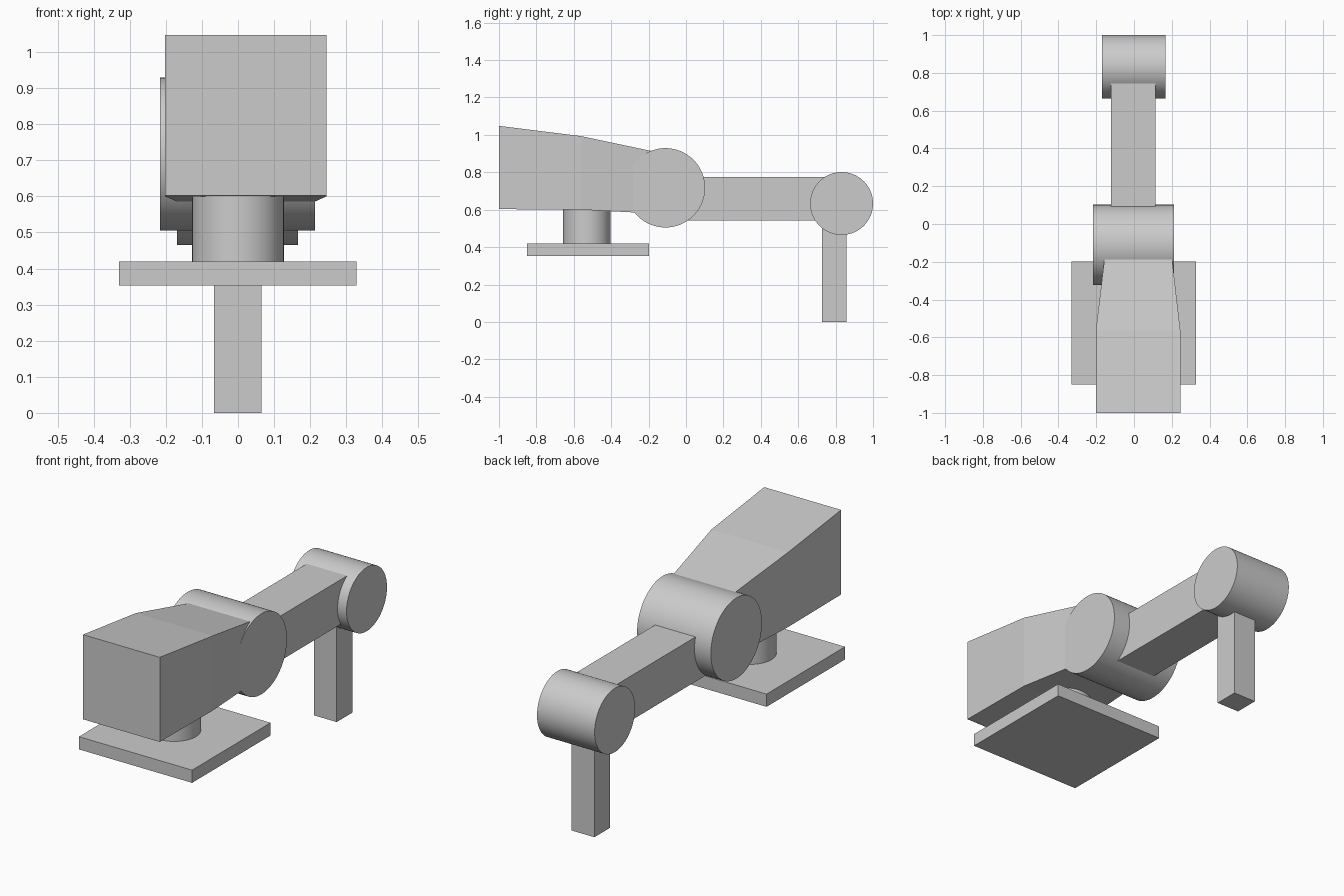
import bpy
import math

if "Cube" in bpy.data.objects:
    bpy.data.objects.remove(bpy.data.objects["Cube"])


def box(name, x, y, z):
    """Box from (min, max) extents."""
    bpy.ops.mesh.primitive_cube_add(size=1, location=[(a + b) / 2 for a, b in (x, y, z)])
    ob = bpy.context.object
    ob.name = name
    ob.scale = [b - a for a, b in (x, y, z)]
    bpy.ops.object.transform_apply(location=False, rotation=False, scale=True)
    return ob


def cylinder(name, center, radius, depth, along_x=False):
    rot = (0, math.pi / 2, 0) if along_x else (0, 0, 0)
    bpy.ops.mesh.primitive_cylinder_add(vertices=96, radius=radius, depth=depth,
                                        location=center, rotation=rot)
    ob = bpy.context.object
    ob.name = name
    bpy.ops.object.shade_smooth_by_angle()
    return ob


def loft(name, sections):
    """Rectangular sections (y, x0, x1, z0, z1) joined into a closed solid."""
    verts, faces = [], []
    for y, x0, x1, z0, z1 in sections:
        verts += [(x0, y, z0), (x1, y, z0), (x1, y, z1), (x0, y, z1)]
    for s in range(len(sections) - 1):
        a = s * 4
        for i in range(4):
            j = (i + 1) % 4
            faces.append((a + i, a + 4 + i, a + 4 + j, a + j)[::-1])
    n = len(verts)
    faces += [(0, 1, 2, 3), (n - 1, n - 2, n - 3, n - 4)]
    mesh = bpy.data.meshes.new(name)
    mesh.from_pydata(verts, [], faces)
    ob = bpy.data.objects.new(name, mesh)
    bpy.context.collection.objects.link(ob)
    return ob


# Base plate and its pedestal
box("base_plate", (-0.33, 0.328), (-0.85, -0.198), (0.353, 0.42))
cylinder("pedestal", (0, -0.53, 0.515), 0.127, 0.20)

# Tapered shoulder housing running into the first joint
loft("shoulder_housing", [
    (-1.00, -0.202, 0.245, 0.603, 1.048),
    (-0.56, -0.202, 0.245, 0.600, 0.993),
    (-0.10, -0.146, 0.192, 0.576, 0.896),
])

# Joints and links of the arm
cylinder("shoulder_joint", (-0.0015, -0.11, 0.717), 0.212, 0.429, along_x=True)
box("upper_arm", (-0.121, 0.114), (-0.10, 0.78), (0.541, 0.776))
cylinder("elbow_joint", (-0.001, 0.832, 0.633), 0.168, 0.335, along_x=True)
box("forearm", (-0.067, 0.065), (0.727, 0.857), (0.0, 0.62))
